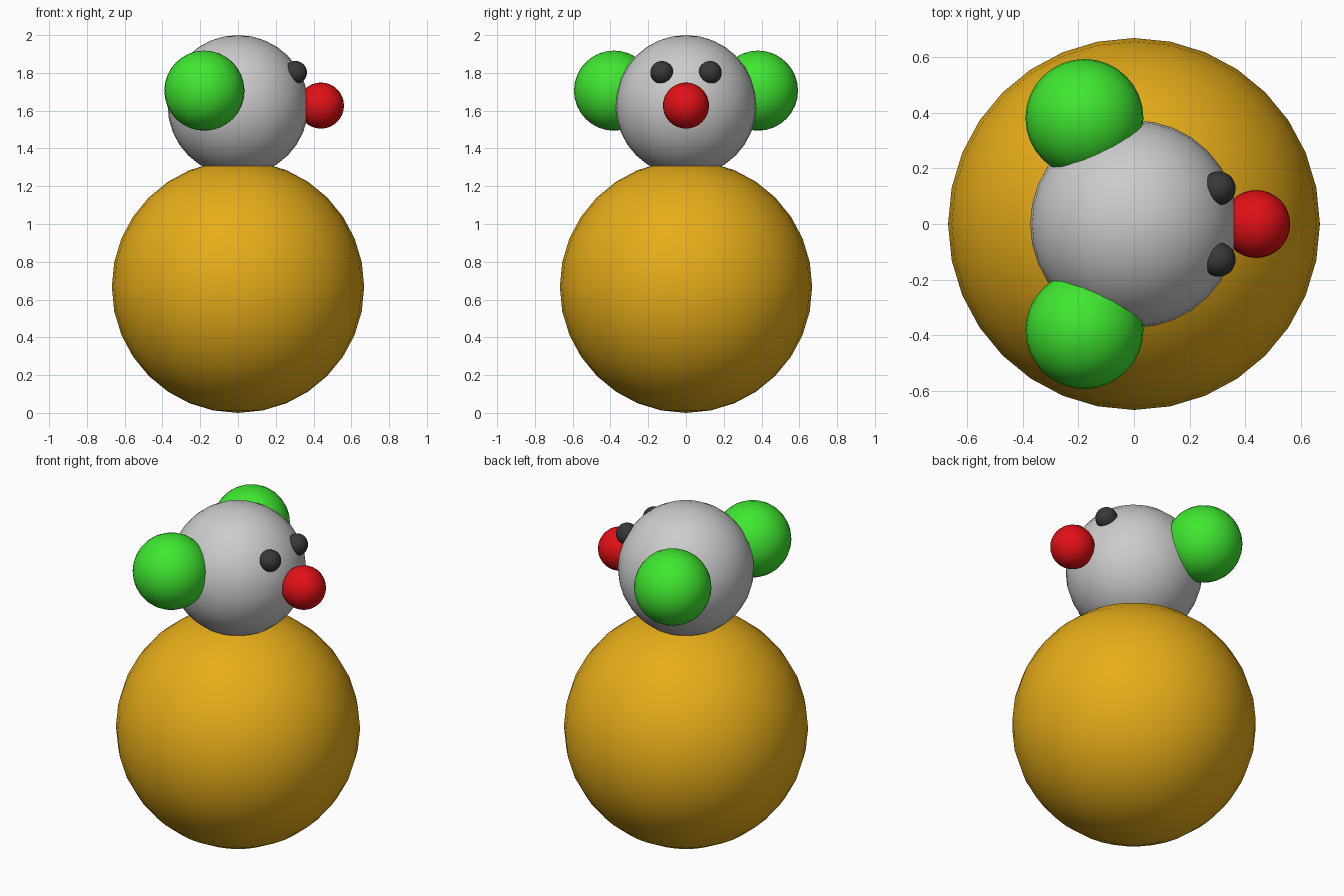
import bpy

if "Cube" in bpy.data.objects:
    bpy.data.objects.remove(bpy.data.objects["Cube"])

def material(name, rgb):
    m = bpy.data.materials.new(name)
    m.diffuse_color = (*rgb, 1)
    m.use_nodes = True
    m.node_tree.nodes["Principled BSDF"].inputs["Base Color"].default_value = m.diffuse_color
    return m

GOLD = material("gold", (0.8, 0.42, 0.01))
GREEN = material("green", (0.05, 0.8, 0.03))
RED = material("red", (0.75, 0.005, 0.008))
DARK = material("dark", (0.04, 0.04, 0.04))

def ball(name, radius, centre, mat=None):
    """Smooth 32 x 16 sphere."""
    bpy.ops.mesh.primitive_uv_sphere_add(
        segments=32, ring_count=16, radius=radius, location=centre)
    ob = bpy.context.object
    ob.name = name
    bpy.ops.object.shade_smooth()
    if mat:
        ob.data.materials.append(mat)
    return ob

# Body and head, overlapping at the neck
ball("body", 0.668, (0, 0, 0.668), GOLD)
ball("head", 0.373, (0, 0, 1.627))

# Nose points along +x
ball("nose", 0.122, (0.439, 0, 1.627), RED)

# Paired ears and eyes, mirrored across y
for side, s in (("left", 1), ("right", -1)):
    ball(side + "_ear", 0.212, (-0.178, s * 0.381, 1.706), GREEN)
    ball(side + "_eye", 0.061, (0.304, s * 0.128, 1.802), DARK)
